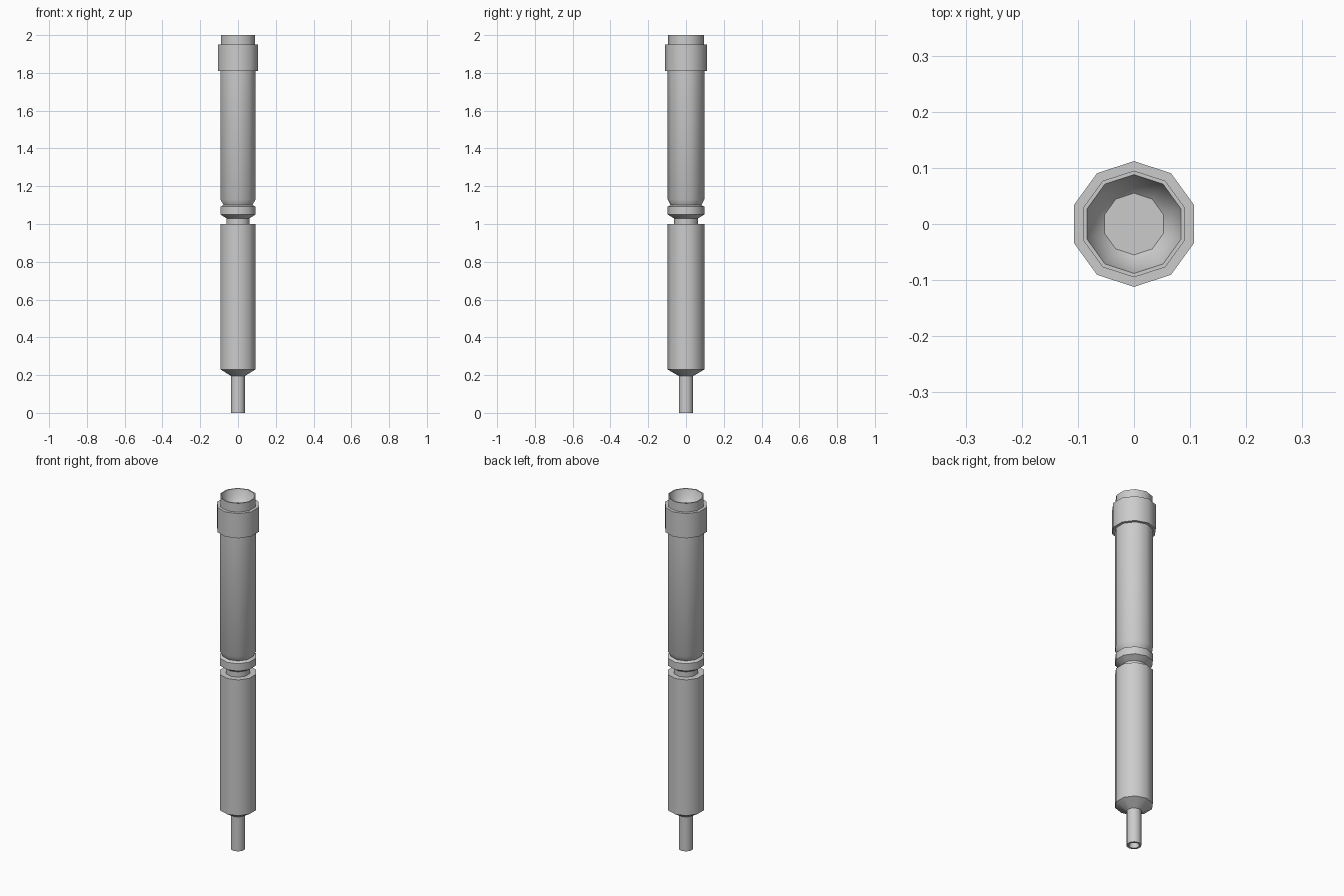
import bpy
import bmesh
from math import pi, cos, sin, radians

if "Cube" in bpy.data.objects:
    bpy.data.objects.remove(bpy.data.objects["Cube"], do_unlink=True)

SIDES = 10

# Single grey material
grey = bpy.data.materials.new("plain grey")
grey.use_nodes = True
colour = (0.6, 0.6, 0.6, 1)
grey.diffuse_color = colour
grey.node_tree.nodes["Principled BSDF"].inputs["Base Color"].default_value = colour


def lathe(name, profile, close_end=False):
    """Spin (radius, height) points round z; optionally fill the last ring."""
    bm = bmesh.new()
    rings = []
    for r, z in profile:
        angles = [pi / 2 + 2 * pi * i / SIDES for i in range(SIDES)]
        rings.append([bm.verts.new((r * cos(a), r * sin(a), z)) for a in angles])
    for low, high in zip(rings, rings[1:]):
        for i in range(SIDES):
            j = (i + 1) % SIDES
            bm.faces.new((low[i], low[j], high[j], high[i]))
    if close_end:
        bm.faces.new(rings[-1])
    mesh = bpy.data.meshes.new(name)
    bm.to_mesh(mesh)
    bm.free()
    mesh.materials.append(grey)
    obj = bpy.data.objects.new(name, mesh)
    bpy.context.collection.objects.link(obj)
    bpy.ops.object.select_all(action="DESELECT")
    obj.select_set(True)
    bpy.context.view_layer.objects.active = obj
    bpy.ops.object.shade_smooth_by_angle(angle=radians(40))
    return obj


# Hollow tip tube, listed from its top down and into the bore
tip = lathe("tip_tube", [(0.038, 0.2), (0.038, 0), (0.027, 0), (0.027, 0.06)], True)
tip.data.flip_normals()

# Lower barrel with its tapered shoulder and flat top
lathe("lower_barrel", [(0.038, 0.195), (0.097, 0.23), (0.097, 1.0), (0.064, 1.0)])

# Narrow neck and the ring above it
lathe("neck_ring", [(0.064, 1.0), (0.064, 1.03), (0.097, 1.05),
                    (0.097, 1.092), (0.081, 1.1)])

# Upper barrel flaring out of the groove
lathe("upper_barrel", [(0.081, 1.1), (0.097, 1.13), (0.097, 1.81)])

# Wide collar
lathe("collar", [(0.097, 1.81), (0.112, 1.81), (0.112, 1.95), (0.095, 1.95)])

# End cap with a dished recess
lathe("end_cap", [(0.095, 1.95), (0.095, 2.0), (0.088, 2.0),
                  (0.074, 1.953), (0.055, 1.935)], True)
